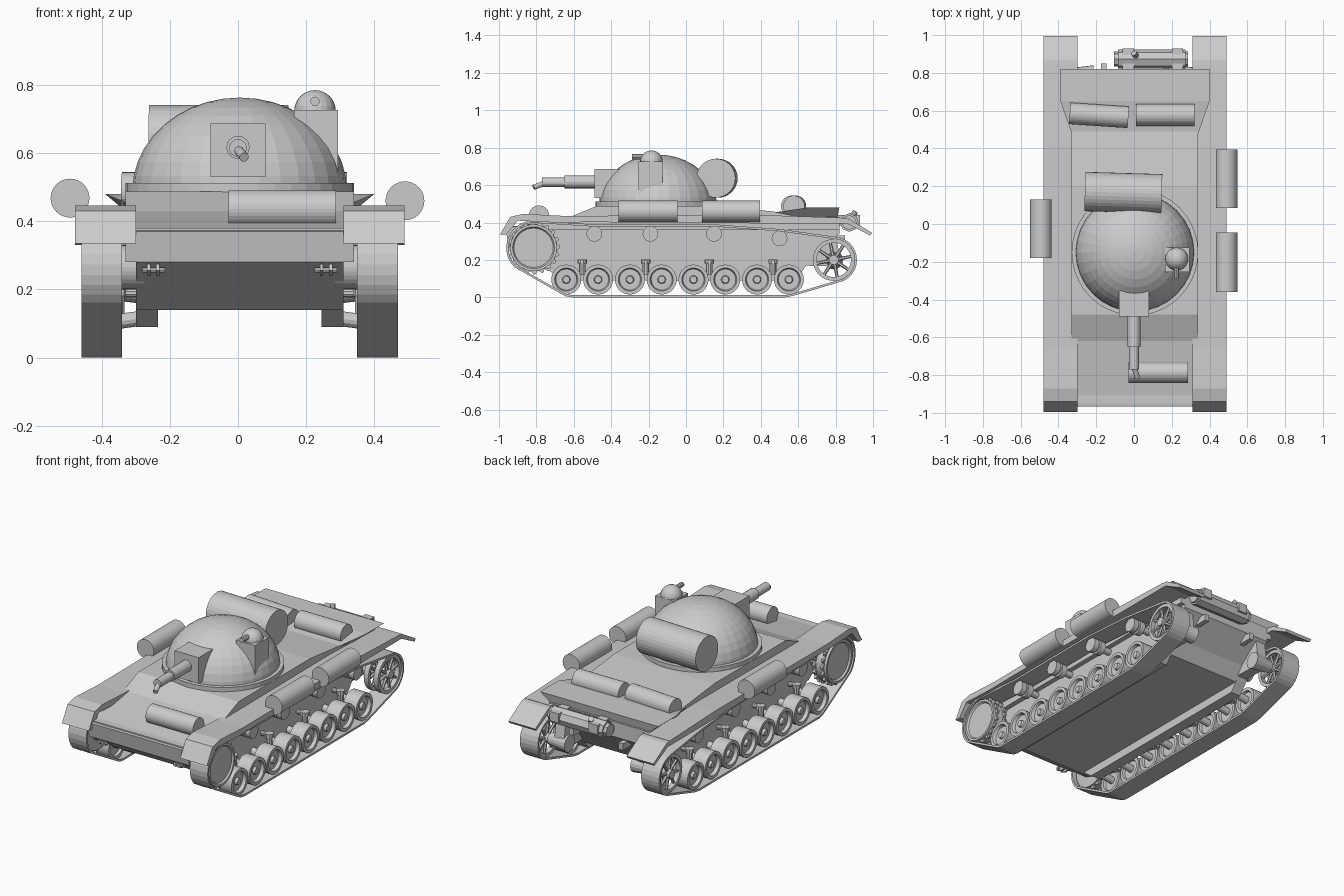
import bpy, bmesh, math
from mathutils import Vector

if "Cube" in bpy.data.objects:
    bpy.data.objects.remove(bpy.data.objects["Cube"])

CX = 0.005  # hull centre line


def finish(name, bm):
    bmesh.ops.recalc_face_normals(bm, faces=bm.faces[:])
    me = bpy.data.meshes.new(name)
    bm.to_mesh(me)
    bm.free()
    ob = bpy.data.objects.new(name, me)
    bpy.context.collection.objects.link(ob)
    return ob


def prism(name, profile, x0, x1, inset=0.0):
    """Side profile of (y, z) points swept along x; inset narrows the low points."""
    bm = bmesh.new()
    low = min(p[1] for p in profile) + 0.03
    a = [bm.verts.new((x0 + (inset if z < low else 0), y, z)) for y, z in profile]
    b = [bm.verts.new((x1 - (inset if z < low else 0), y, z)) for y, z in profile]
    bm.faces.new(a)
    bm.faces.new(b)
    for i in range(len(a)):
        j = (i + 1) % len(a)
        bm.faces.new((a[i], a[j], b[j], b[i]))
    return finish(name, bm)


def box(name, x0, x1, y0, y1, z0, z1):
    return prism(name, [(y0, z0), (y1, z0), (y1, z1), (y0, z1)], x0, x1)


def cyl(name, p, q, r, n=24, r2=None):
    p, q = Vector(p), Vector(q)
    bm = bmesh.new()
    bmesh.ops.create_cone(bm, cap_ends=True, segments=n, radius1=r,
                          radius2=r if r2 is None else r2, depth=(q - p).length)
    rot = (q - p).to_track_quat('Z', 'Y')
    for v in bm.verts:
        v.co = rot @ v.co + (p + q) / 2
    return finish(name, bm)


def lathe(name, profile, centre, side, n=28):
    """Revolve (radius, outward offset) points about an x-wise axle."""
    bm = bmesh.new()
    rings = []
    for r, o in profile:
        rings.append([bm.verts.new((centre[0] + side * o,
                                    centre[1] + r * math.cos(2 * math.pi * i / n),
                                    centre[2] + r * math.sin(2 * math.pi * i / n))) for i in range(n)])
    for k in range(len(rings) - 1):
        for i in range(n):
            j = (i + 1) % n
            bm.faces.new((rings[k][i], rings[k][j], rings[k + 1][j], rings[k + 1][i]))
    bm.faces.new(rings[0])
    bm.faces.new(rings[-1])
    return finish(name, bm)


def dome(name, centre, r, rz, n, m):
    bm = bmesh.new()
    bmesh.ops.create_uvsphere(bm, u_segments=n, v_segments=m, radius=1)
    bmesh.ops.bisect_plane(bm, geom=bm.verts[:] + bm.edges[:] + bm.faces[:], dist=1e-4,
                           plane_co=(0, 0, 0), plane_no=(0, 0, -1), clear_outer=True)
    for v in bm.verts:
        v.co = Vector((v.co.x * r, v.co.y * r, v.co.z * rz)) + Vector(centre)
    return finish(name, bm)


def arc(c, r, a0, a1, n):
    return [(c[0] + r * math.cos(math.radians(a0 + (a1 - a0) * i / n)),
             c[1] + r * math.sin(math.radians(a0 + (a1 - a0) * i / n))) for i in range(n + 1)]


# Hull
prism("lower_hull", [(-0.95, 0.28), (-0.74, 0.14), (0.62, 0.14), (0.68, 0.22), (0.82, 0.34), (0.82, 0.38), (-0.95, 0.38)],
      CX - 0.305, CX + 0.305)
prism("upper_hull", [(-0.95, 0.28), (-0.965, 0.37), (-0.62, 0.43), (-0.48, 0.487), (0.2, 0.487), (0.5, 0.455),
                     (0.82, 0.43), (0.82, 0.36), (-0.75, 0.36), (-0.8, 0.28)], CX - 0.335, CX + 0.335)
prism("engine_deck", [(0.48, 0.445), (0.6, 0.43), (0.81, 0.43), (0.82, 0.48), (0.65, 0.48), (0.48, 0.455)],
      CX - 0.395, CX + 0.395, 0.06)

# Turret
cyl("turret_ring", (CX, -0.15, 0.48), (CX, -0.15, 0.513), 0.335, 40)
dome("turret_dome", (CX, -0.15, 0.49), 0.315, 0.273, 32, 20)
box("gun_mantlet", -0.08, 0.08, -0.49, -0.3, 0.53, 0.687)
cyl("gun_sleeve", (0, -0.48, 0.617), (0, -0.65, 0.617), 0.034, 16)
cyl("gun_barrel", (0, -0.64, 0.615), (0, -0.77, 0.615), 0.026, 16)
cyl("gun_muzzle", (0, -0.755, 0.61), (0.018, -0.815, 0.588), 0.014, 12)
box("cupola_base", 0.165, 0.293, -0.255, -0.125, 0.54, 0.727)
dome("cupola_dome", (0.226, -0.185, 0.725), 0.061, 0.06, 20, 12)
cyl("cupola_gun", (0.226, -0.2, 0.752), (0.226, -0.288, 0.752), 0.014, 10)

# Stowage rolls
for name, p, q, r in [
        ("turret_drum", (-0.26, 0.172, 0.637), (0.147, 0.16, 0.637), 0.104),
        ("side_roll_a", (0.49, -0.36, 0.46), (0.49, -0.045, 0.46), 0.057),
        ("side_roll_b", (0.49, 0.085, 0.46), (0.49, 0.395, 0.46), 0.057),
        ("side_roll_c", (-0.493, -0.18, 0.468), (-0.493, 0.13, 0.468), 0.057),
        ("front_roll", (-0.028, -0.786, 0.436), (0.287, -0.786, 0.436), 0.055),
        ("rear_roll_a", (-0.34, 0.586, 0.487), (-0.03, 0.565, 0.487), 0.057),
        ("rear_roll_b", (0.01, 0.577, 0.487), (0.32, 0.577, 0.487), 0.057)]:
    cyl(name, p, q, r, 32)

# Exhaust box with straps and outlet
cyl("muffler", (-0.085, 0.873, 0.4), (0.272, 0.873, 0.4), 0.05, 8)
for x0, x1 in ((-0.105, -0.085), (0.272, 0.287)):
    cyl("muffler_end", (x0, 0.873, 0.4), (x1, 0.873, 0.4), 0.04, 8)
for x in (-0.06, 0.2):
    box("muffler_strap", x, x + 0.06, 0.81, 0.93, 0.385, 0.44)
cyl("exhaust_outlet", (0.02, 0.875, 0.42), (0, 0.905, 0.455), 0.016, 10)

SPROCKET, IDLER = (-0.815, 0.265), (0.79, 0.2)
ROLLERS = [(-0.49, 0.34), (-0.19, 0.34), (0.15, 0.34), (0.5, 0.315)]

for s, tag in ((-1, "left"), (1, "right")):
    def X(o):
        return CX + s * o

    # Fender, rear flap and belly rail
    prism("fender_" + tag, [(-0.995, 0.335), (-0.94, 0.43), (-0.87, 0.446), (-0.65, 0.435), (0.4, 0.44), (0.84, 0.425),
                            (0.84, 0.395), (0.48, 0.395), (-0.5, 0.402), (-0.7, 0.4), (-0.9, 0.41), (-0.96, 0.335)],
          X(0.305), X(0.484))
    prism("rear_flap_" + tag, [(0.82, 0.425), (0.87, 0.42), (0.995, 0.345), (0.985, 0.33), (0.86, 0.395), (0.82, 0.395)],
          X(0.305), X(0.484))
    prism("belly_rail_" + tag, [(-0.74, 0.15), (-0.66, 0.09), (0.58, 0.09), (0.63, 0.15)], X(0.24), X(0.305))

    # Track belt
    path = arc(SPROCKET, 0.146, 80, 225, 12) + [(-0.68, 0.025), (-0.645, 0.006), (-0.61, 0.0), (0.53, 0.0), (0.57, 0.007)]
    path += arc(IDLER, 0.124, -65, 85, 12) + [(y, z + 0.05) for y, z in reversed(ROLLERS)]
    bm = bmesh.new()
    a = [bm.verts.new((X(0.345), y, z)) for y, z in path]
    b = [bm.verts.new((X(0.465), y, z)) for y, z in path]
    for i in range(len(path)):
        j = (i + 1) % len(path)
        bm.faces.new((a[i], a[j], b[j], b[i]))
    belt = finish("track_belt_" + tag, bm)
    mod = belt.modifiers.new("thickness", 'SOLIDIFY')
    mod.thickness = 0.012
    mod.offset = -1

    # Road wheels in pairs with axles and dampers
    for i in range(8):
        y = -0.64 + 0.17 * i
        lathe("road_wheel_" + tag, [(0.056, -0.03), (0.06, -0.045), (0.08, -0.045), (0.08, 0.045), (0.062, 0.045),
                                    (0.056, 0.025), (0.022, 0.025), (0.018, 0.04)], (X(0.41), y, 0.095), s)
        cyl("wheel_axle_" + tag, (X(0.29), y, 0.115), (X(0.4), y, 0.1), 0.022, 12)
        if i % 2 == 0:
            cyl("damper_" + tag, (X(0.355), y + 0.085, 0.12), (X(0.355), y + 0.085, 0.18), 0.018, 10)
            cyl("damper_cap_" + tag, (X(0.355), y + 0.085, 0.18), (X(0.355), y + 0.085, 0.203), 0.025, 10)
            cyl("damper_mount_" + tag, (X(0.29), y + 0.085, 0.19), (X(0.355), y + 0.085, 0.19), 0.014, 10)

    # Return rollers
    for y, z in ROLLERS:
        lathe("return_roller_" + tag, [(0.02, -0.12), (0.02, -0.04), (0.042, -0.04), (0.042, -0.005), (0.03, -0.005),
                                       (0.03, 0.008), (0.042, 0.008), (0.042, 0.04)], (X(0.405), y, z), s, 20)

    # Drive sprocket with toothed rim
    lathe("sprocket_" + tag, [(0.065, -0.13), (0.065, -0.05), (0.125, -0.045), (0.125, 0.05), (0.112, 0.05), (0.105, 0.04)],
          (X(0.41), *SPROCKET), s, 32)
    for o in (0.375, 0.43):
        teeth = [arc(SPROCKET, 0.142 if i % 4 < 2 else 0.127, i * 4.5, i * 4.5, 1)[0] for i in range(80)]
        prism("sprocket_teeth_" + tag, teeth, X(o), X(o + 0.014))

    # Spoked idler wheel on its axle
    for o in (0.36, 0.425):
        lathe("idler_rim_" + tag, [(0.092, 0), (0.112, 0), (0.112, 0.03), (0.092, 0.03), (0.092, 0.001)],
              (X(o), *IDLER), s, 32).data
        rim = bpy.context.collection.objects[-1].data
        bm = bmesh.new()
        bm.from_mesh(rim)
        bmesh.ops.delete(bm, geom=[f for f in bm.faces if len(f.verts) > 4], context='FACES_ONLY')
        bm.to_mesh(rim)
        bm.free()
        for k in range(8):
            t = k * math.pi / 4 + 0.2
            tip = (X(o + 0.015), IDLER[0] + 0.1 * math.cos(t), IDLER[1] + 0.1 * math.sin(t))
            cyl("idler_spoke_" + tag, (X(o + 0.015), *IDLER), tip, 0.011, 6, 0.008)
    cyl("idler_hub_" + tag, (X(0.345), *IDLER), (X(0.465), *IDLER), 0.026, 16)
    cyl("idler_axle_" + tag, (X(0.22), *IDLER), (X(0.345), *IDLER), 0.05, 16, 0.035)
    prism("idler_mount_" + tag, [(0.62, 0.17), (0.79, 0.165), (0.82, 0.22), (0.8, 0.36), (0.66, 0.36)], X(0.235), X(0.3))

    # Tow hooks front and rear
    for o in (0.235, 0.262):
        prism("tow_hook_" + tag, [(-0.88, 0.265), (-0.955, 0.275), (-0.96, 0.255), (-0.925, 0.24), (-0.87, 0.24)],
              X(o), X(o + 0.01))
    cyl("tow_pin_" + tag, (X(0.22), -0.935, 0.257), (X(0.285), -0.935, 0.257), 0.008, 8)
    box("rear_tow_bracket_" + tag, X(0.15), X(0.18), 0.74, 0.85, 0.29, 0.33)
